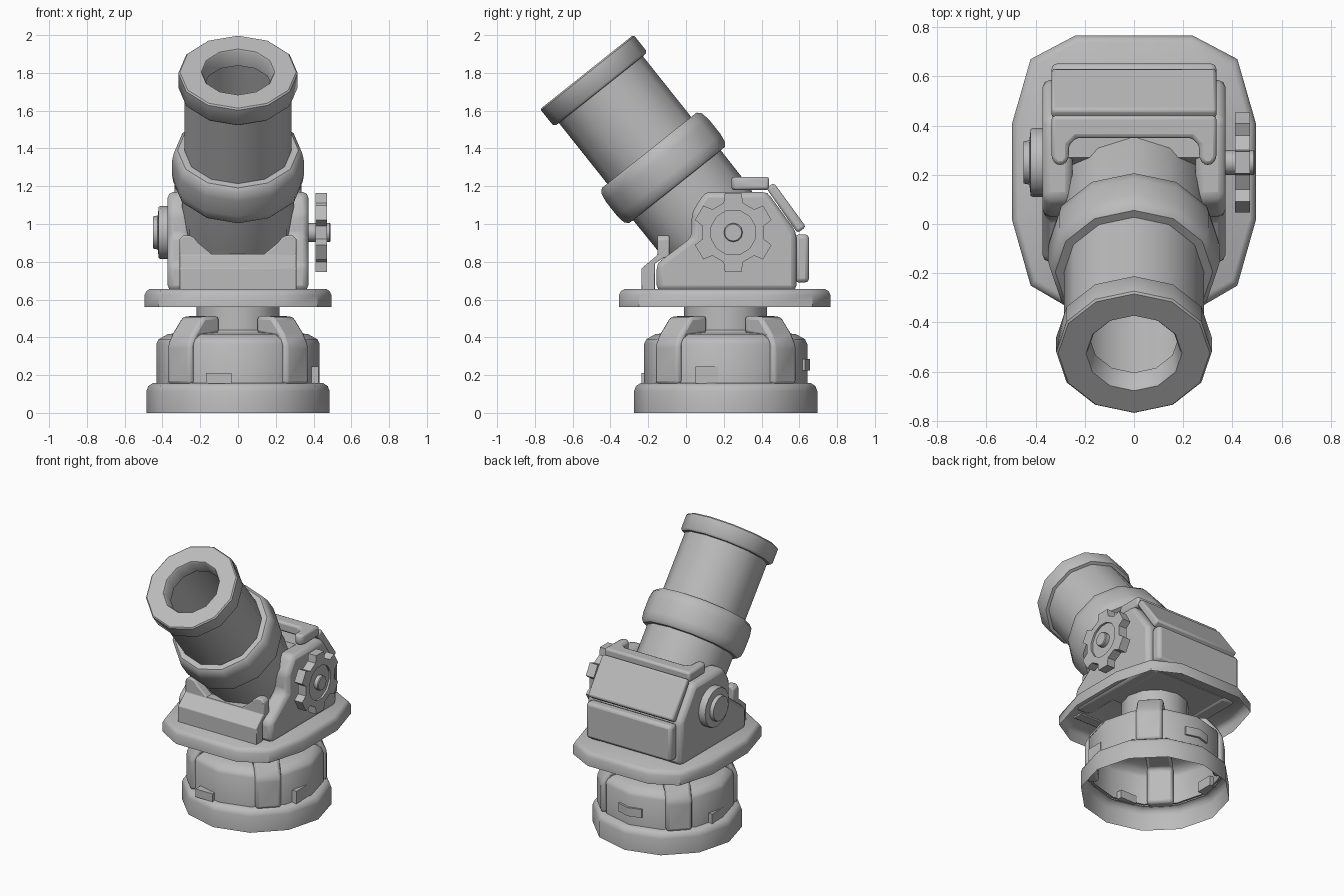
import bpy, bmesh, math
from mathutils import Matrix, Vector

if "Cube" in bpy.data.objects:
    bpy.data.objects.remove(bpy.data.objects["Cube"])

grey = bpy.data.materials.new("plain_grey")
grey.diffuse_color = (0.5, 0.5, 0.5, 1)
grey.use_nodes = True
grey.node_tree.nodes["Principled BSDF"].inputs["Base Color"].default_value = grey.diffuse_color
BASE_Y = 0.21                       # turntable axis
PIVOT = Vector((0, 0.25, 0.955))    # elevation axis


def finish(name, bm, matrix=None, bevel=0.0, angle=40, recalc=True):
    if recalc:
        bmesh.ops.recalc_face_normals(bm, faces=bm.faces)
    me = bpy.data.meshes.new(name)
    bm.to_mesh(me)
    bm.free()
    if matrix:
        me.transform(matrix)
    me.materials.append(grey)
    ob = bpy.data.objects.new(name, me)
    bpy.context.collection.objects.link(ob)
    bpy.ops.object.select_all(action='DESELECT')
    ob.select_set(True)
    bpy.context.view_layer.objects.active = ob
    bpy.ops.object.shade_smooth_by_angle(angle=math.radians(angle))
    if bevel:
        mod = ob.modifiers.new("bevel", 'BEVEL')
        mod.width = bevel
        mod.segments = 2
        mod.limit_method = 'ANGLE'
        mod.angle_limit = math.radians(25)
    return ob


def loft(name, rings, matrix=None, cap_start=False, cap_end=False):
    """Skin between rings of equal point count."""
    bm = bmesh.new()
    loops = [[bm.verts.new(p) for p in r] for r in rings]
    n = len(loops[0])
    for a, b in zip(loops, loops[1:]):
        for i in range(n):
            j = (i + 1) % n
            bm.faces.new((a[i], a[j], b[j], b[i]))
    if cap_start:
        bm.faces.new(loops[0][::-1])
    if cap_end:
        bm.faces.new(loops[-1])
    return finish(name, bm, matrix, recalc=False)


def lathe(name, profile, matrix, sides=12, cap_start=False, cap_end=False):
    rings = [[(r * math.cos(2 * math.pi * i / sides), r * math.sin(2 * math.pi * i / sides), z)
              for i in range(sides)] for r, z in profile]
    return loft(name, rings, matrix, cap_start, cap_end)


def prism(name, pts, axis, lo, hi, bevel=0.0, matrix=None):
    """Extrude a 2D outline along x (pts are y,z), y (x,z) or z (x,y)."""
    place = {'x': lambda p, d: (d, p[0], p[1]),
             'y': lambda p, d: (p[0], d, p[1]),
             'z': lambda p, d: (p[0], p[1], d)}[axis]
    bm = bmesh.new()
    a = [bm.verts.new(place(p, lo)) for p in pts]
    b = [bm.verts.new(place(p, hi)) for p in pts]
    n = len(pts)
    bm.faces.new(a)
    bm.faces.new(b)
    for i in range(n):
        bm.faces.new((a[i], a[(i + 1) % n], b[(i + 1) % n], b[i]))
    return finish(name, bm, matrix, bevel)


def rect(a0, a1, b0, b1):
    return [(a0, b0), (a1, b0), (a1, b1), (a0, b1)]


# --- Pedestal: open-bottomed foot ring, drum and neck ---
axis = Matrix.Translation((0, BASE_Y, 0))
lathe("foot_ring", [(.485, 0), (.485, .115), (.475, .142), (.45, .158), (.42, .16)], axis)
lathe("drum", [(.432, .15), (.432, .365), (.42, .39), (.37, .418), (.24, .425)], axis)
lathe("neck", [(.25, .42), (.22, .44), (.22, .65)], axis)

# four diagonal ribs hugging the drum
rib = [(.37, .15), (.448, .15), (.448, .36), (.415, .42), (.34, .51), (.22, .515), (.22, .42), (.37, .40)]
for k in range(4):
    turn = axis @ Matrix.Rotation(math.radians(45 + 90 * k), 4, 'Z')
    prism("drum_rib", rib, 'y', -.085, .085, .02, turn)

# small latches on the drum
prism("front_latch", rect(-.17, -.035, .155, .212), 'y', -.235, -.17)
prism("right_latch", rect(.05, .17, .155, .245), 'x', .37, .425)
prism("left_latch", rect(.2, .32, .155, .225), 'x', -.43, -.37)
prism("back_latch", [(-.09, .63), (0, .657), (.09, .63), (.09, .58), (0, .6), (-.09, .58)],
      'z', .225, .285)

# --- Turntable deck: a shell open underneath ---
half = [(.42, -.25), (.495, .015), (.495, .41), (.42, .67), (.24, .765)]
outline = [(.24, -.355)] + half + [(-x, y) for x, y in half[::-1]] + [(-.24, -.355)]


def deck_ring(z, s):
    return [(x * s, .205 + (y - .205) * s, z) for x, y in outline]


loft("deck", [deck_ring(.56, 1), deck_ring(.625, 1), deck_ring(.645, .98), deck_ring(.655, .95)],
     cap_end=True)

# --- Housing: two cheeks and the back core ---
cheek = [(-.155, .645), (-.155, .79), (.03, .93), (.03, 1.06), (.10, 1.17),
         (.43, 1.17), (.585, .955), (.585, .645)]
for s in (-1, 1):
    prism("cheek", cheek, 'x', s * .25, s * .372, .03)
prism("back_core", [(.10, .65), (.27, 1.165), (.43, 1.165), (.575, .955), (.575, .65)],
      'x', -.27, .27)

# front shield with a raised ear on each side
shield = [(-.235, .645), (-.235, .765), (-.152, .835), (-.152, .842), (-.088, .842),
          (-.165, .79), (-.165, .645)]
prism("front_shield", shield, 'x', -.31, .31, .008)
ear = [(.31, .82), (.31, .92), (.29, .94), (.255, .94), (.235, .93), (.21, .90),
       (.14, .842), (.12, .82)]
for s in (-1, 1):
    prism("shield_ear", [(s * x, z) for x, z in ear], 'y', -.152, -.088, .008)

# armour panels on the back, and the bracket on top
prism("lower_back_panel", rect(.575, .652, .69, .945), 'x', -.335, .335, .022)
prism("sloped_back_panel", [(.425, 1.19), (.465, 1.218), (.635, .985), (.59, .952)],
      'x', -.335, .335, .014)
half = [(.335, .44), (.335, .265), (.315, .24), (.285, .24), (.265, .265), (.265, .32), (.235, .35)]
prism("top_bracket", half + [(-x, y) for x, y in half[::-1]], 'z', 1.18, 1.25, .018)

# --- Barrel, tilted up toward the front ---
tilt = Matrix.Translation((0, -.525, 1.805)) @ Matrix.Rotation(math.atan2(-.623, -.783), 4, 'X')
lathe("barrel", [(.235, .75), (.235, .115), (.18, .10), (.189, .008), (.195, 0), (.308, 0),
                 (.316, .008), (.316, .105), (.305, .118), (.284, .12), (.284, .75),
                 (.297, .76), (.295, 1.0), (.27, 1.22), (.26, 1.3)],
      tilt, cap_start=True, cap_end=True)
lathe("barrel_collar", [(.28, .53), (.32, .53), (.34, .55), (.349, .60), (.349, .70),
                        (.342, .745), (.325, .765), (.28, .768)], tilt)

# --- Left pivot cap ---
side = Matrix.Translation(PIVOT) @ Matrix.Rotation(math.radians(90), 4, 'Y')
lathe("left_pivot_cap", [(.085, -.45), (.09, -.425), (.135, -.42), (.14, -.41), (.14, -.36)],
      side, 16, cap_start=True)

# --- Right handwheel: six-toothed rim, recessed disc and hub ---
bm = bmesh.new()
teeth = []
for k in range(6):
    for off, r in ((-18, .165), (-12, .213), (12, .213), (18, .165)):
        a = math.radians(90 + 60 * k + off)
        teeth.append((r * math.cos(a), r * math.sin(a)))
inner = [(y * .12 / math.hypot(y, z), z * .12 / math.hypot(y, z)) for y, z in teeth]
rows = [[bm.verts.new((x, PIVOT.y + y, PIVOT.z + z)) for y, z in loop]
        for loop, x in ((inner, .41), (teeth, .41), (teeth, .472), (inner, .472), (inner, .458))]
n = len(teeth)
for a, b in zip(rows, rows[1:]):
    for i in range(n):
        bm.faces.new((a[i], a[(i + 1) % n], b[(i + 1) % n], b[i]))
bm.faces.new(rows[0])
bm.faces.new(rows[-1])
finish("handwheel", bm, angle=15)
lathe("handwheel_hub", [(.05, .36), (.05, .485), (.045, .49)], side, 12, cap_end=True)
